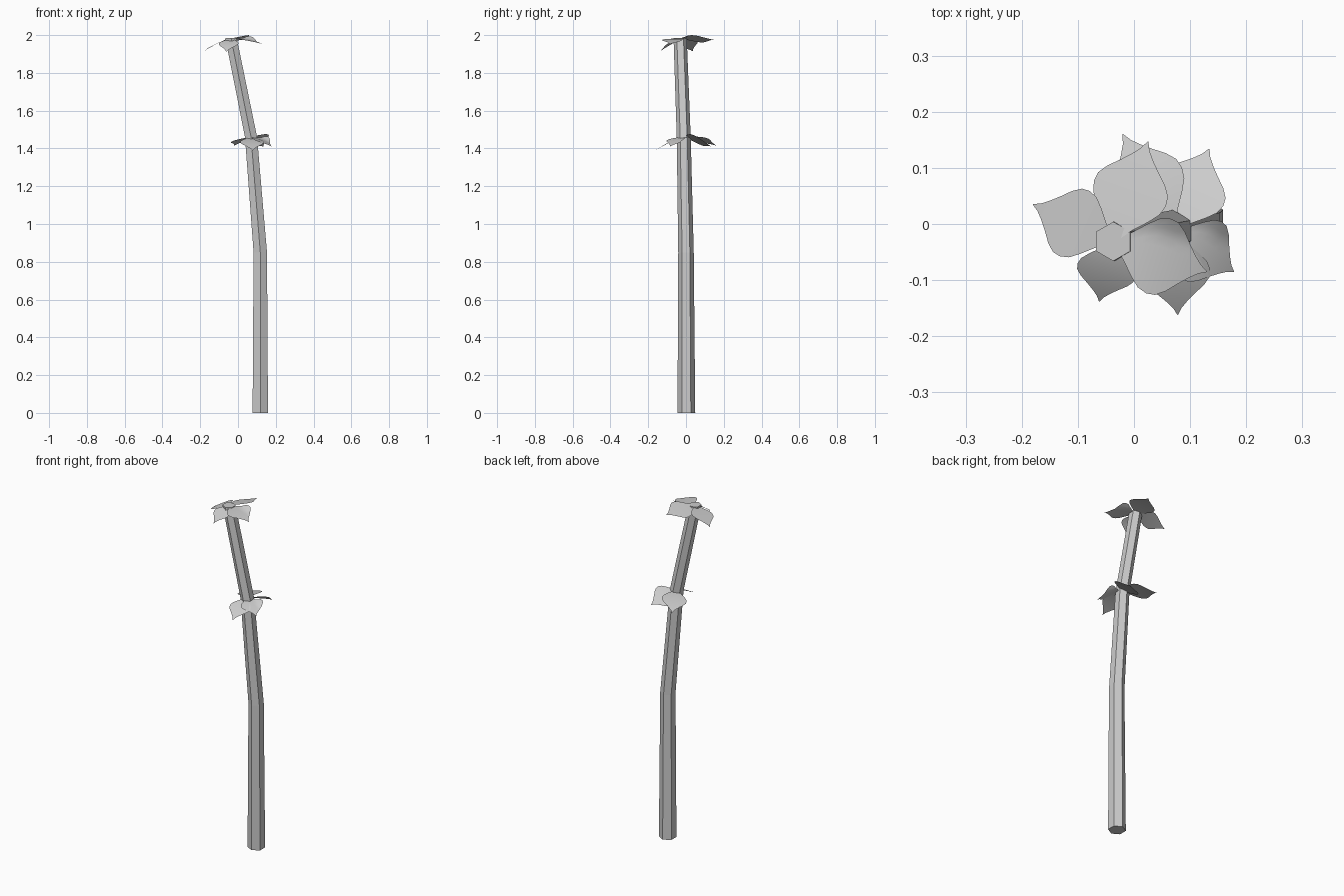
import bpy
import bmesh
from math import cos, sin, pi
from mathutils import Vector

cube = bpy.data.objects.get("Cube")
if cube:
    bpy.data.objects.remove(cube, do_unlink=True)

GREY = (0.6, 0.6, 0.6, 1)
grey = bpy.data.materials.new("plain_grey")
grey.use_nodes = True
grey.diffuse_color = GREY
grey.node_tree.nodes["Principled BSDF"].inputs["Base Color"].default_value = GREY


def finish(name, bm, smooth):
    mesh = bpy.data.meshes.new(name)
    for face in bm.faces:
        face.smooth = smooth
    bm.to_mesh(mesh)
    bm.free()
    mesh.materials.append(grey)
    obj = bpy.data.objects.new(name, mesh)
    bpy.context.collection.objects.link(obj)
    return obj


# Six-sided bent stem: centre and radius of each ring
RINGS = [((0.118, 0.002, 0), 0.047), ((0.118, 0, 0.85), 0.041),
         ((0.069, -0.012, 1.46), 0.037), ((-0.037, -0.031, 1.985), 0.035)]


def build_stem():
    bm = bmesh.new()
    rings = []
    for centre, radius in RINGS:
        angles = [pi / 2 + i * pi / 3 for i in range(6)]
        rings.append([bm.verts.new(Vector(centre) + radius * Vector((cos(a), sin(a), 0)))
                      for a in angles])
    for low, high in zip(rings, rings[1:]):
        for i in range(6):
            j = (i + 1) % 6
            bm.faces.new((low[i], low[j], high[j], high[i]))
    bm.faces.new(rings[0][::-1])
    bm.faces.new(rings[-1])
    finish("stem", bm, False)


# Spade-shaped leaf outline: distance along the midrib, share of half width
OUTLINE = [(0, 0.05), (0.15, 0.36), (0.28, 0.7), (0.38, 0.92), (0.48, 1), (0.57, 0.97),
           (0.66, 0.8), (0.75, 0.54), (0.84, 0.3), (0.92, 0.12), (1, 0.01)]


def build_leaf(name, base, tip, half_width, roll=0, curl=0, arch=0.008):
    """Blade from base to tip; roll lifts its left side, curl turns up its left rim."""
    base, tip = Vector(base), Vector(tip)
    along = tip - base
    left = Vector((-along.y, along.x, 0)).normalized()
    bm = bmesh.new()
    rows = []
    for t, share in OUTLINE:
        row = []
        for k in range(-4, 5):
            s = k / 4 * share
            p = base + along * t + left * s * half_width
            p.z += arch * 4 * t * (1 - t) + roll * s * half_width
            p.z += curl * max(0, s - 0.6)
            row.append(bm.verts.new(p))
        rows.append(row)
    for a, b in zip(rows, rows[1:]):
        for i in range(len(a) - 1):
            bm.faces.new((a[i], b[i], b[i + 1], a[i + 1]))
    finish(name, bm, True)


build_stem()

# Four leaves around the tip of the stem
TOP = (-0.037, -0.031, 1.982)
build_leaf("top_back_leaf", TOP, (0.025, 0.147, 1.975), 0.068, roll=-0.28, arch=0.002)
build_leaf("top_right_leaf", TOP, (-0.18, 0.035, 1.915), 0.064, roll=-0.2)
build_leaf("top_front_leaf", TOP, (-0.062, -0.138, 1.912), 0.053)
build_leaf("top_left_leaf", TOP, (0.13, -0.085, 1.952), 0.07, curl=0.045)

# Four leaves around the upper joint
JOINT = (0.07, -0.012, 1.462)
build_leaf("joint_back_left_leaf", JOINT, (0.134, 0.134, 1.41), 0.064, roll=-0.45)
build_leaf("joint_back_right_leaf", JOINT, (-0.02, 0.16, 1.415), 0.066, roll=-0.15)
build_leaf("joint_front_leaf", JOINT, (0.078, -0.162, 1.388), 0.062)
build_leaf("joint_left_leaf", JOINT, (0.178, -0.085, 1.41), 0.062, curl=0.045)
